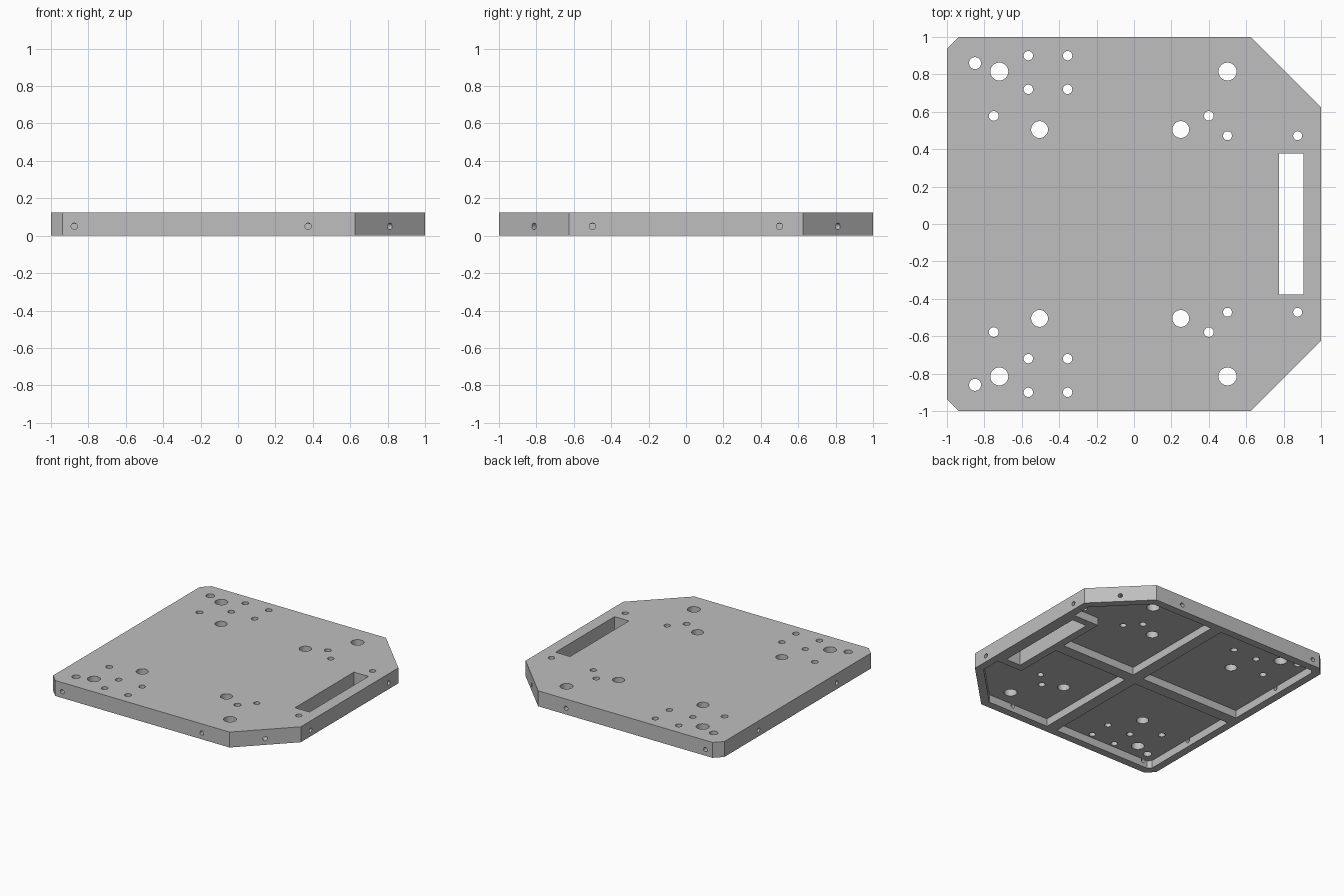
import bpy, bmesh
from math import radians
from mathutils import Vector

cube = bpy.data.objects.get("Cube")
if cube:
    bpy.data.objects.remove(cube, do_unlink=True)

HEIGHT = 0.125
POCKET = 0.0625
RIB = 0.047      # half width of the cross ribs
WALL = 0.9375    # inner side of the rim

grey = bpy.data.materials.new("light_grey")
grey.use_nodes = True
grey.diffuse_color = (0.52, 0.52, 0.52, 1)
grey.node_tree.nodes["Principled BSDF"].inputs["Base Color"].default_value = grey.diffuse_color


def add_prism(bm, outline, z0, z1):
    """Extrude a flat outline between two heights."""
    face = bm.faces.new([bm.verts.new((x, y, z0)) for x, y in outline])
    moved = bmesh.ops.extrude_face_region(bm, geom=[face])["geom"]
    verts = [v for v in moved if isinstance(v, bmesh.types.BMVert)]
    bmesh.ops.translate(bm, verts=verts, vec=(0, 0, z1 - z0))


def add_rod(bm, start, end, radius):
    """Cylinder between two points."""
    start, end = Vector(start), Vector(end)
    axis = end - start
    matrix = axis.to_track_quat('Z', 'Y').to_matrix().to_4x4()
    matrix.translation = (start + end) / 2
    bmesh.ops.create_cone(bm, cap_ends=True, segments=32, radius1=radius,
                          radius2=radius, depth=axis.length, matrix=matrix)


def make_object(name, bm):
    bmesh.ops.recalc_face_normals(bm, faces=bm.faces[:])
    mesh = bpy.data.meshes.new(name)
    bm.to_mesh(mesh)
    bm.free()
    mesh.materials.append(grey)
    obj = bpy.data.objects.new(name, mesh)
    bpy.context.collection.objects.link(obj)
    return obj


# Plate with two large and two small cut corners
half = [(-1, WALL), (-WALL, 1), (0.625, 1), (1, 0.625)]
bm = bmesh.new()
add_prism(bm, half + [(x, -y) for x, y in reversed(half)], 0, HEIGHT)
plate = make_object("base_plate", bm)

# Underside pockets, leaving the rim, cross ribs and slot surround
slot_side, slot_end = 0.7125, 0.4375
right_pocket = [(RIB, RIB), (slot_side, RIB), (slot_side, slot_end), (WALL, slot_end),
                (WALL, 0.6), (0.6, WALL), (RIB, WALL)]
left_pocket = [(-RIB, RIB), (-RIB, WALL), (-0.912, WALL), (-WALL, 0.912), (-WALL, RIB)]
pockets = bmesh.new()

# Vertical holes: x, y, radius
holes = [(-0.85, 0.86, 0.032), (-0.72, 0.815, 0.048), (0.5, 0.815, 0.048),
         (-0.505, 0.505, 0.045), (0.25, 0.505, 0.045),
         (-0.75, 0.578, 0.026), (0.4, 0.578, 0.026),
         (0.5, 0.472, 0.024), (0.875, 0.472, 0.024)]
holes += [(x, y, 0.025) for x in (-0.565, -0.355) for y in (0.72, 0.9)]
through = bmesh.new()
add_prism(through, [(0.775, -0.377), (0.905, -0.377), (0.905, 0.377), (0.775, 0.377)], -0.1, 0.3)

# Horizontal holes through the rim
rim = bmesh.new()
z, r, inner = 0.05, 0.017, 0.93

for s in (1, -1):
    for outline in (right_pocket, left_pocket):
        add_prism(pockets, [(x, s * y) for x, y in outline], -0.1, POCKET)
    for x, y, radius in holes:
        add_rod(through, (x, s * y, -0.1), (x, s * y, 0.3), radius)
    for x in (-0.875, 0.375):
        add_rod(rim, (x, s * inner, z), (x, s * 1.1, z), r)
    for side in (1, -1):
        add_rod(rim, (side * inner, s * 0.5, z), (side * 1.1, s * 0.5, z), r)
    add_rod(rim, (0.765, s * 0.765, z), (0.9, s * 0.9, z), r)

# Cut everything out of the plate
bpy.context.view_layer.objects.active = plate
for name, bm in (("pocket_cutter", pockets), ("hole_cutter", through), ("rim_cutter", rim)):
    cutter = make_object(name, bm)
    cutter.hide_render = True
    mod = plate.modifiers.new(name, 'BOOLEAN')
    mod.operation = 'DIFFERENCE'
    mod.solver = 'EXACT'
    mod.object = cutter
    bpy.ops.object.modifier_apply(modifier=mod.name)
    bpy.data.objects.remove(cutter, do_unlink=True)

bpy.ops.object.select_all(action='DESELECT')
plate.select_set(True)
bpy.ops.object.shade_smooth_by_angle(angle=radians(30))
